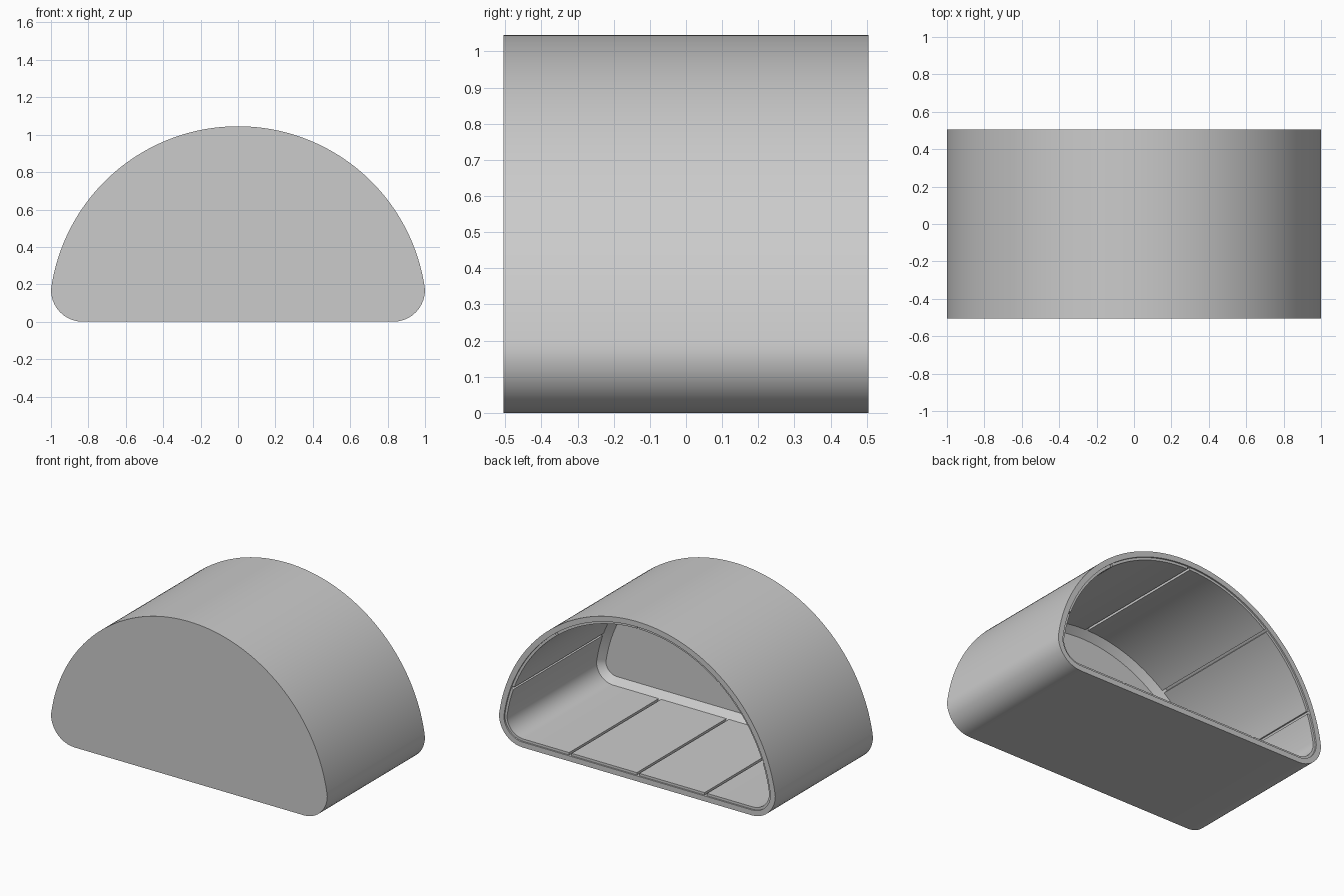
import bpy
import bmesh
from math import sin, cos, atan2, pi, radians
from mathutils import Vector

if "Cube" in bpy.data.objects:
    bpy.data.objects.remove(bpy.data.objects["Cube"], do_unlink=True)

# Main dimensions
ARC_R, ARC_Z = 1.009, 0.036        # big arch
CORNER_R, CORNER_X = 0.17, 0.83    # rounded lower corners
HALF_DEPTH = 0.505
WALL, LINER = 0.035, 0.016         # shell thickness, lining thickness
GAP = 0.018                        # groove between lining panels

ARC_END = atan2(CORNER_X, CORNER_R - ARC_Z)
ARC_LEN = ARC_R * ARC_END
CORNER_LEN = CORNER_R * (pi - ARC_END)
HALF_LEN = ARC_LEN + CORNER_LEN + CORNER_X

grey = bpy.data.materials.new("light_grey")
grey.use_nodes = True
colour = (0.6, 0.6, 0.6, 1)
grey.diffuse_color = colour
grey.node_tree.nodes["Principled BSDF"].inputs["Base Color"].default_value = colour


def outline(t, inset):
    """Point at length t from the apex (negative on the -x side), moved inwards."""
    side, t = (-1 if t < 0 else 1), abs(t)
    if t <= ARC_LEN:
        a, r = t / ARC_R, ARC_R - inset
        x, z = r * sin(a), ARC_Z + r * cos(a)
    elif t <= ARC_LEN + CORNER_LEN:
        a, r = ARC_END + (t - ARC_LEN) / CORNER_R, CORNER_R - inset
        x, z = CORNER_X + r * sin(a), CORNER_R + r * cos(a)
    else:
        x, z = HALF_LEN - t, inset
    return side * x, z


def samples(start, end):
    """Lengths along the outline, fine on curves and exact at the joins."""
    joins = [s * j for s in (-1, 1) for j in (ARC_LEN, ARC_LEN + CORNER_LEN)]
    stops = [start] + sorted(j for j in joins if start < j < end) + [end]
    result = []
    for a, b in zip(stops, stops[1:]):
        flat = min(abs(a), abs(b)) >= ARC_LEN + CORNER_LEN - 1e-6
        n = 1 if flat else max(2, int((b - a) / 0.025))
        result += [a + (b - a) * i / n for i in range(n)]
    return result + [end]


def finish(bm, name):
    bmesh.ops.recalc_face_normals(bm, faces=bm.faces)
    mesh = bpy.data.meshes.new(name)
    bm.to_mesh(mesh)
    bm.free()
    mesh.materials.append(grey)
    obj = bpy.data.objects.new(name, mesh)
    bpy.context.collection.objects.link(obj)
    bpy.ops.object.select_all(action="DESELECT")
    obj.select_set(True)
    bpy.context.view_layer.objects.active = obj
    bpy.ops.object.shade_smooth_by_angle(angle=radians(25))
    return obj


def strip(bm, ring_a, ring_b, closed):
    n = len(ring_a)
    for i in range(n if closed else n - 1):
        j = (i + 1) % n
        bm.faces.new((ring_a[i], ring_a[j], ring_b[j], ring_b[i]))


def make_rings(bm, ts, stations):
    return [[bm.verts.new((x, y, z)) for x, z in (outline(t, inset) for t in ts)]
            for inset, y in stations]


# Outer shell: closed front, open back, chamfer where the front meets the walls
bm = bmesh.new()
front_inside = -HALF_DEPTH + WALL
chamfer = 0.04
rings = make_rings(bm, samples(-HALF_LEN, HALF_LEN)[:-1], [
    (0, -HALF_DEPTH), (0, HALF_DEPTH), (WALL, HALF_DEPTH),
    (WALL, front_inside + chamfer + LINER),
    (WALL + LINER + chamfer, front_inside)])
for a, b in zip(rings, rings[1:]):
    strip(bm, a, b, True)
bm.faces.new(rings[0])
bm.faces.new(rings[-1])
finish(bm, "shell")

# Lining panels, separated by narrow grooves along the depth
half = [0, ARC_R * radians(37.5), ARC_R * radians(70), HALF_LEN - 0.49, HALF_LEN]
cuts = [-c for c in half[:0:-1]] + half
y_back, y_front = HALF_DEPTH - 0.01, front_inside + chamfer
for number, (a, b) in enumerate(zip(cuts, cuts[1:]), 1):
    bm = bmesh.new()
    ts = samples(a + GAP / 2, b - GAP / 2)
    rings = make_rings(bm, ts, [
        (WALL, y_front), (WALL, y_back),
        (WALL + LINER, y_back), (WALL + LINER, y_front)])
    for i in range(4):
        strip(bm, rings[i], rings[(i + 1) % 4], False)
    for end in (0, -1):
        bm.faces.new([ring[end] for ring in rings])
    finish(bm, f"lining_panel_{number}")
